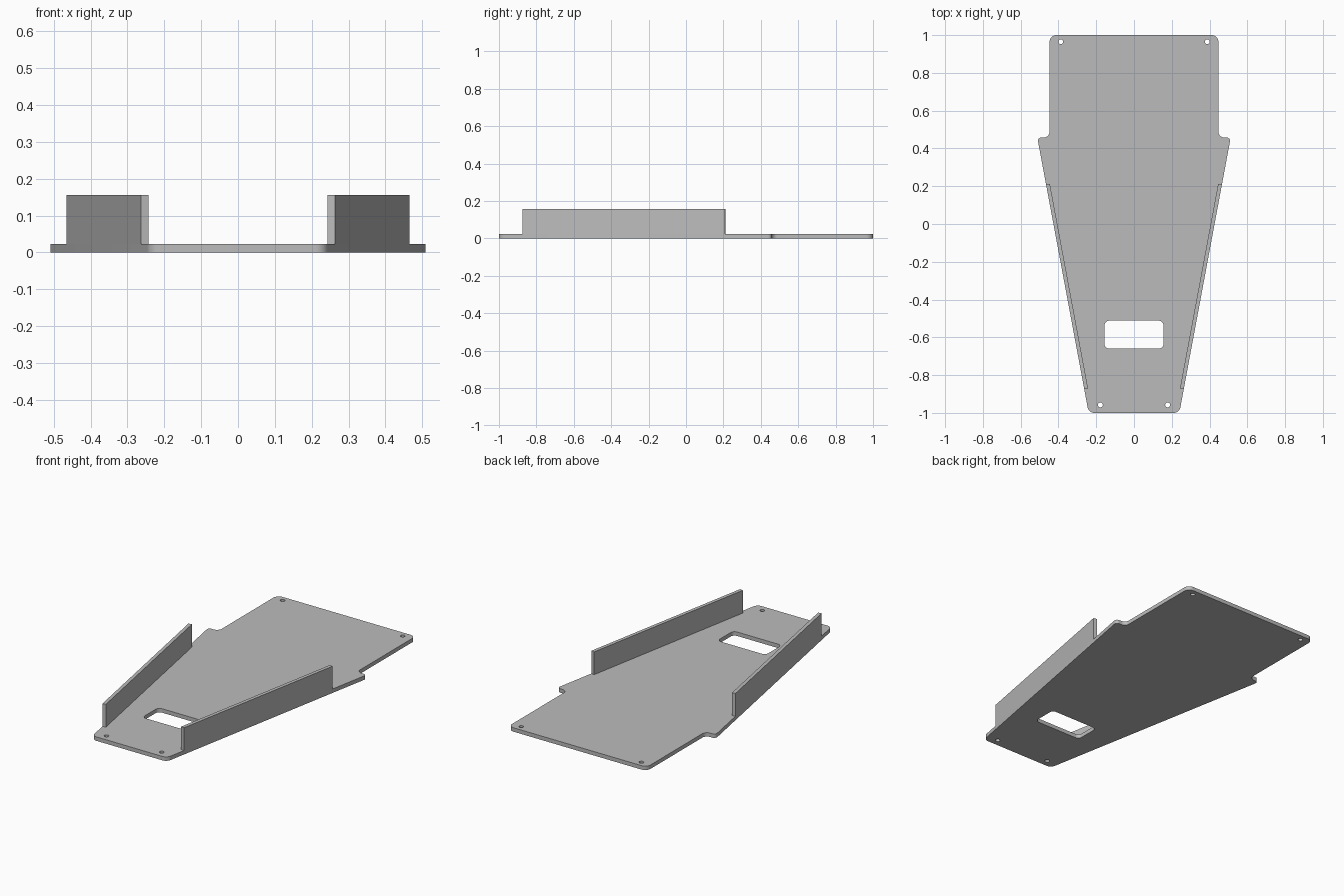
import bpy, bmesh, math
from mathutils import Vector

cube = bpy.data.objects.get("Cube")
if cube:
    bpy.data.objects.remove(cube, do_unlink=True)

PLATE = 0.023
WALL_TOP = 0.156
WALL_THICK = 0.02

grey = bpy.data.materials.new("plain grey")
grey.use_nodes = True
colour = (0.5, 0.5, 0.5, 1)
grey.diffuse_color = colour
grey.node_tree.nodes["Principled BSDF"].inputs["Base Color"].default_value = colour


def rounded(corners, steps=8):
    """Fillet each (x, y, radius) corner of a closed outline."""
    result = []
    for i, (x, y, r) in enumerate(corners):
        p = Vector((x, y))
        a = (Vector(corners[i - 1][:2]) - p).normalized()
        b = (Vector(corners[(i + 1) % len(corners)][:2]) - p).normalized()
        half = a.angle(b) / 2
        centre = p + (a + b).normalized() * (r / math.sin(half))
        start = p + a * (r / math.tan(half)) - centre
        end = p + b * (r / math.tan(half)) - centre
        for k in range(steps + 1):
            d = start.lerp(end, k / steps).normalized()
            result.append(centre + d * r)
    return result


def circle(x, y, r, sides=24):
    return [Vector((x + r * math.cos(math.tau * k / sides),
                    y + r * math.sin(math.tau * k / sides))) for k in range(sides)]


def slab(name, outlines, z0, z1):
    """Extrude filled outlines; inner outlines become holes."""
    curve = bpy.data.curves.new(name, "CURVE")
    curve.dimensions = "2D"
    curve.fill_mode = "BOTH"
    curve.extrude = (z1 - z0) / 2
    for outline in outlines:
        spline = curve.splines.new("POLY")
        spline.points.add(len(outline) - 1)
        for point, p in zip(spline.points, outline):
            point.co = (p.x, p.y, 0, 1)
        spline.use_cyclic_u = True
    obj = bpy.data.objects.new(name, curve)
    bpy.context.collection.objects.link(obj)
    bpy.ops.object.select_all(action="DESELECT")
    obj.select_set(True)
    bpy.context.view_layer.objects.active = obj
    bpy.ops.object.convert(target="MESH")
    obj = bpy.context.object
    bm = bmesh.new()
    bm.from_mesh(obj.data)
    bmesh.ops.remove_doubles(bm, verts=bm.verts, dist=0.0001)
    bmesh.ops.translate(bm, verts=bm.verts, vec=(0, 0, (z0 + z1) / 2))
    bmesh.ops.recalc_face_normals(bm, faces=bm.faces)
    bm.to_mesh(obj.data)
    bm.free()
    obj.data.materials.clear()
    obj.data.materials.append(grey)
    bpy.ops.object.shade_smooth_by_angle(angle=math.radians(30))
    return obj


# Tapered base plate with shoulders, slot and four screw holes
half = [(0.24, -1, 0.035), (0.512, 0.458, 0.018), (0.447, 0.458, 0.03), (0.447, 1, 0.035)]
outline = rounded(half + [(-x, y, r) for x, y, r in reversed(half)])
slot = rounded([(-0.156, -0.66, 0.025), (0.156, -0.66, 0.025),
                (0.156, -0.512, 0.025), (-0.156, -0.512, 0.025)])
holes = [circle(s * x, y, 0.013) for s in (-1, 1) for x, y in ((0.388, 0.965), (0.178, -0.958))]
slab("base_plate", [outline, slot] + holes, 0, PLATE)

# Upright side walls flush with the tapered edges
taper = (0.512 - 0.24) / 1.458
for side, name in ((1, "left_wall"), (-1, "right_wall")):
    edge = [(0.24 + taper * (y + 1), y) for y in (-0.875, 0.208)]
    wall = edge + [(x - WALL_THICK, y + 0.004) for x, y in reversed(edge)]
    slab(name, [[Vector((side * x, y)) for x, y in wall]], PLATE, WALL_TOP)
